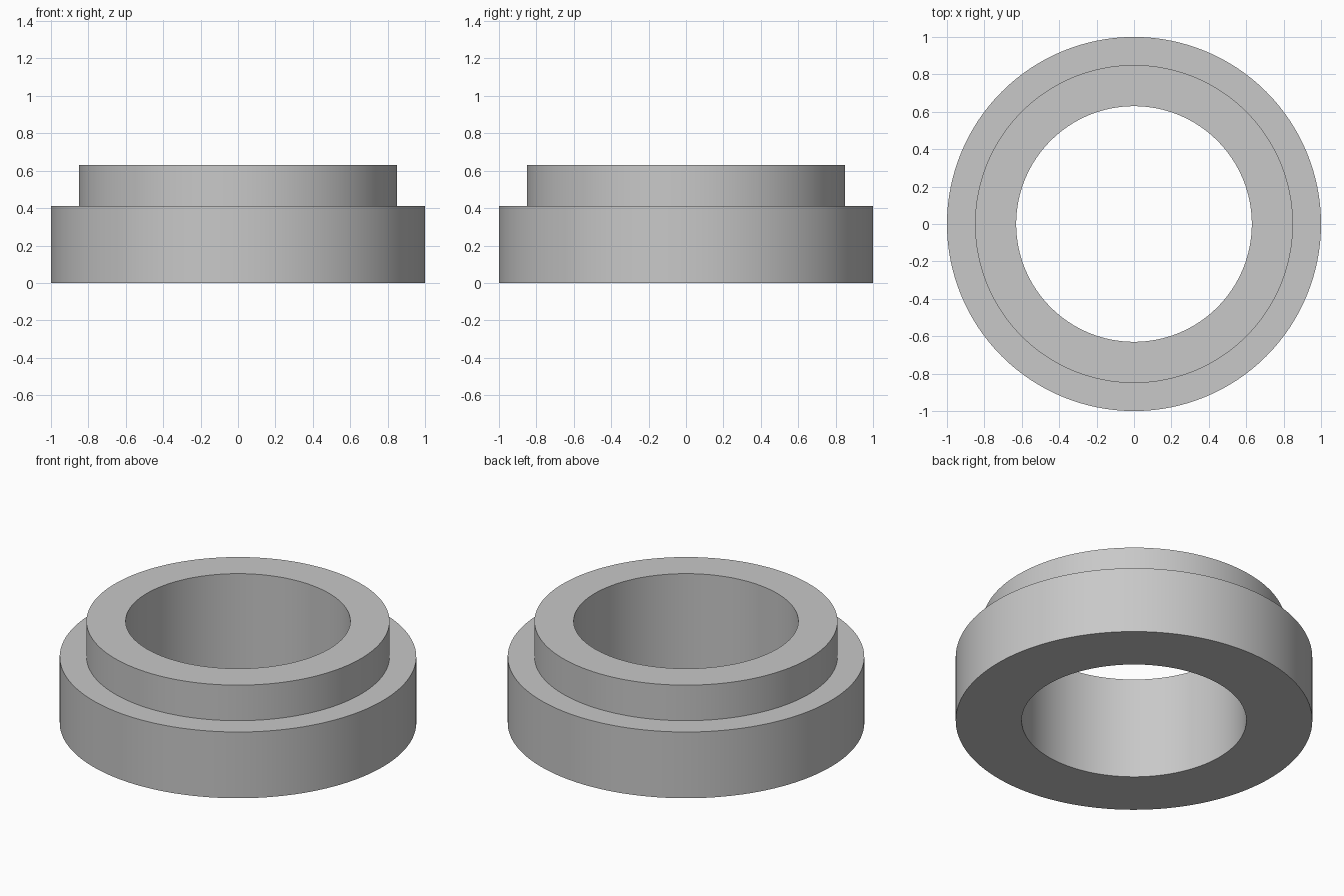
import bpy
import bmesh
import math

SEGMENTS = 128

cube = bpy.data.objects.get("Cube")
if cube:
    bpy.data.objects.remove(cube, do_unlink=True)

# Plain grey material
grey = bpy.data.materials.new("light_grey")
grey.use_nodes = True
colour = (0.58, 0.58, 0.58, 1)
grey.diffuse_color = colour
grey.node_tree.nodes["Principled BSDF"].inputs["Base Color"].default_value = colour

# Closed cross-section (radius, height): bore, wide flange, narrower collar
bore, collar, flange = 0.63, 0.85, 1.0
step, top = 0.41, 0.63
profile = [(bore, 0), (flange, 0), (flange, step),
           (collar, step), (collar, top), (bore, top)]

# Revolve the cross-section into a stepped ring
bm = bmesh.new()
rings = []
for i in range(SEGMENTS):
    a = math.tau * i / SEGMENTS
    rings.append([bm.verts.new((r * math.cos(a), r * math.sin(a), z))
                  for r, z in profile])
count = len(profile)
for i, here in enumerate(rings):
    after = rings[(i + 1) % SEGMENTS]
    for j in range(count):
        k = (j + 1) % count
        bm.faces.new((here[j], after[j], after[k], here[k]))
bmesh.ops.recalc_face_normals(bm, faces=bm.faces)

mesh = bpy.data.meshes.new("stepped_ring")
bm.to_mesh(mesh)
bm.free()
mesh.materials.append(grey)
ring = bpy.data.objects.new("stepped_ring", mesh)
bpy.context.collection.objects.link(ring)

# Smooth walls with crisp rims
bpy.ops.object.select_all(action="DESELECT")
ring.select_set(True)
bpy.context.view_layer.objects.active = ring
bpy.ops.object.shade_smooth_by_angle(angle=math.radians(30))
